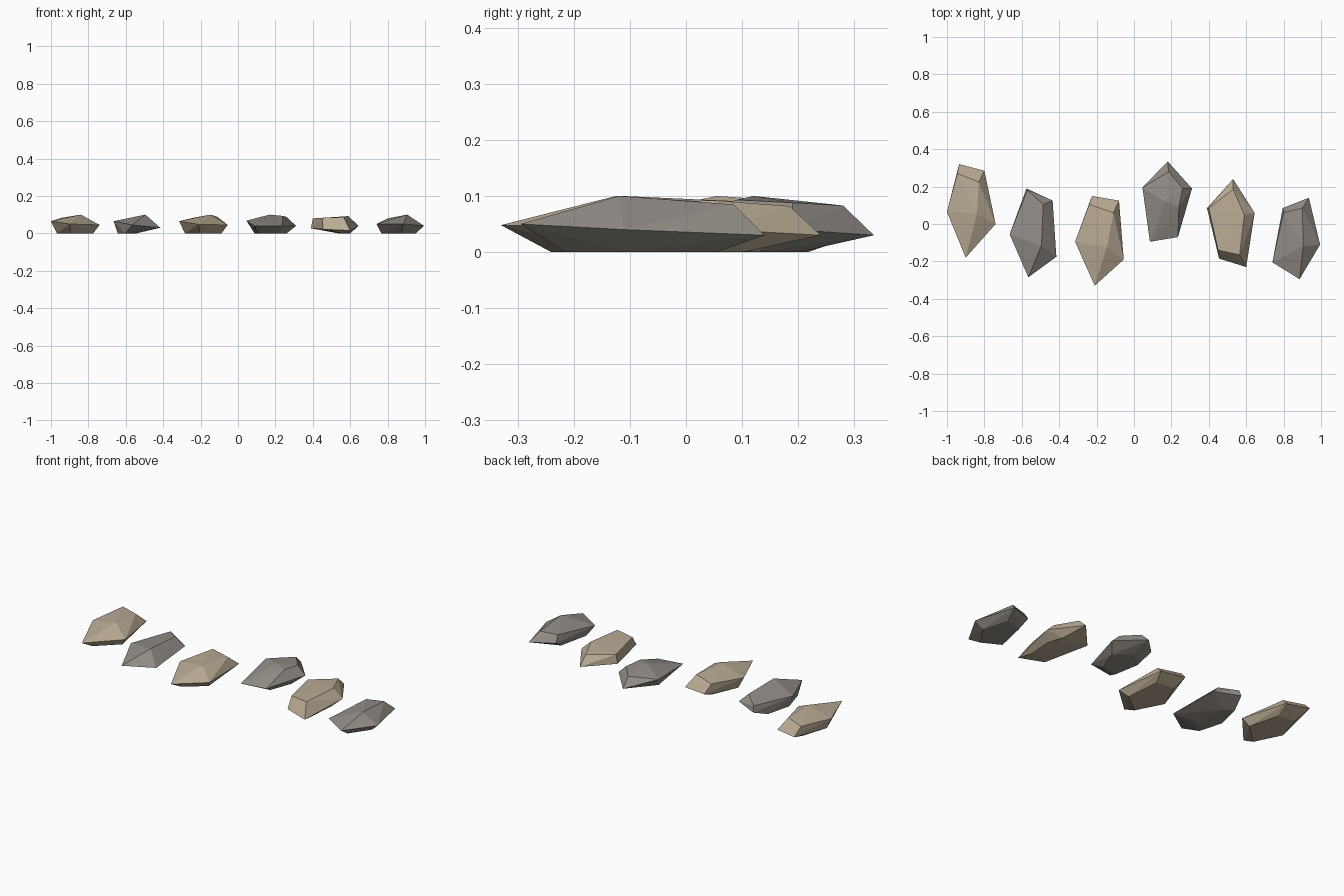
import bpy, bmesh


def colour(name, rgb):
    m = bpy.data.materials.new(name)
    m.diffuse_color = (*rgb, 1)
    return m


tan = colour("tan stone", (0.49, 0.41, 0.30))
grey = colour("grey stone", (0.29, 0.265, 0.24))


def rock(name, mat, rim, crown, base):
    """Faceted stone: a wide rim, a crown of ridge points and a smaller flat base."""
    bx, by, sx, sy = base
    cx = sum(p[0] for p in rim) / len(rim)
    cy = sum(p[1] for p in rim) / len(rim)
    foot = [(bx + (x - cx) * sx, by + (y - cy) * sy, 0) for x, y, z in rim]
    bm = bmesh.new()
    for p in rim + crown + foot:
        bm.verts.new(p)
    hull = bmesh.ops.convex_hull(bm, input=bm.verts[:])
    loose = {v for v in hull["geom_interior"] + hull["geom_unused"]
             if isinstance(v, bmesh.types.BMVert)}
    bmesh.ops.delete(bm, geom=list(loose), context='VERTS')
    bmesh.ops.recalc_face_normals(bm, faces=bm.faces[:])
    me = bpy.data.meshes.new(name)
    bm.to_mesh(me)
    bm.free()
    me.materials.append(mat)
    bpy.context.collection.objects.link(bpy.data.objects.new(name, me))


# stones from left to right
rock("stone_1", tan,
     [(-.935, .32, .035), (-.80, .285, .03), (-.74, 0, .045), (-.90, -.18, .05), (-1, .065, .065)],
     [(-.945, .27, .083), (-.83, .225, .088), (-.84, .055, .1)],
     (-.875, .08, .75, .62))
rock("stone_2", grey,
     [(-.575, .19, .035), (-.435, .125, .04), (-.415, -.175, .03), (-.565, -.285, .045), (-.665, -.055, .065)],
     [(-.57, .18, .07), (-.485, .105, .09), (-.495, -.115, .1)],
     (-.59, -.04, .4, .6))
rock("stone_3", tan,
     [(-.225, .15, .035), (-.08, .125, .03), (-.055, -.19, .045), (-.21, -.33, .048), (-.315, -.095, .065)],
     [(-.24, .105, .083), (-.11, .06, .088), (-.145, -.125, .1)],
     (-.18, -.07, .75, .65))
rock("stone_4", grey,
     [(.18, .335, .03), (.31, .19, .04), (.235, -.07, .04), (.085, -.095, .04), (.045, .195, .068)],
     [(.185, .28, .083), (.26, .19, .088), (.24, .09, .093), (.17, .12, .1)],
     (.17, .09, .65, .5))
rock("stone_5", tan,
     [(.53, .24, .03), (.645, .06, .04), (.60, -.23, .015), (.455, -.185, .022), (.39, .085, .027)],
     [(.40, .085, .08), (.53, .185, .082), (.59, .05, .092), (.565, -.165, .087), (.45, -.14, .083)],
     (.57, -.02, .25, .5))
rock("stone_6", grey,
     [(.935, .14, .03), (.795, .085, .04), (.74, -.205, .05), (.885, -.295, .05), (.995, -.11, .04)],
     [(.90, .085, .085), (.80, .06, .08), (.905, -.12, .1)],
     (.86, -.08, .72, .62))
